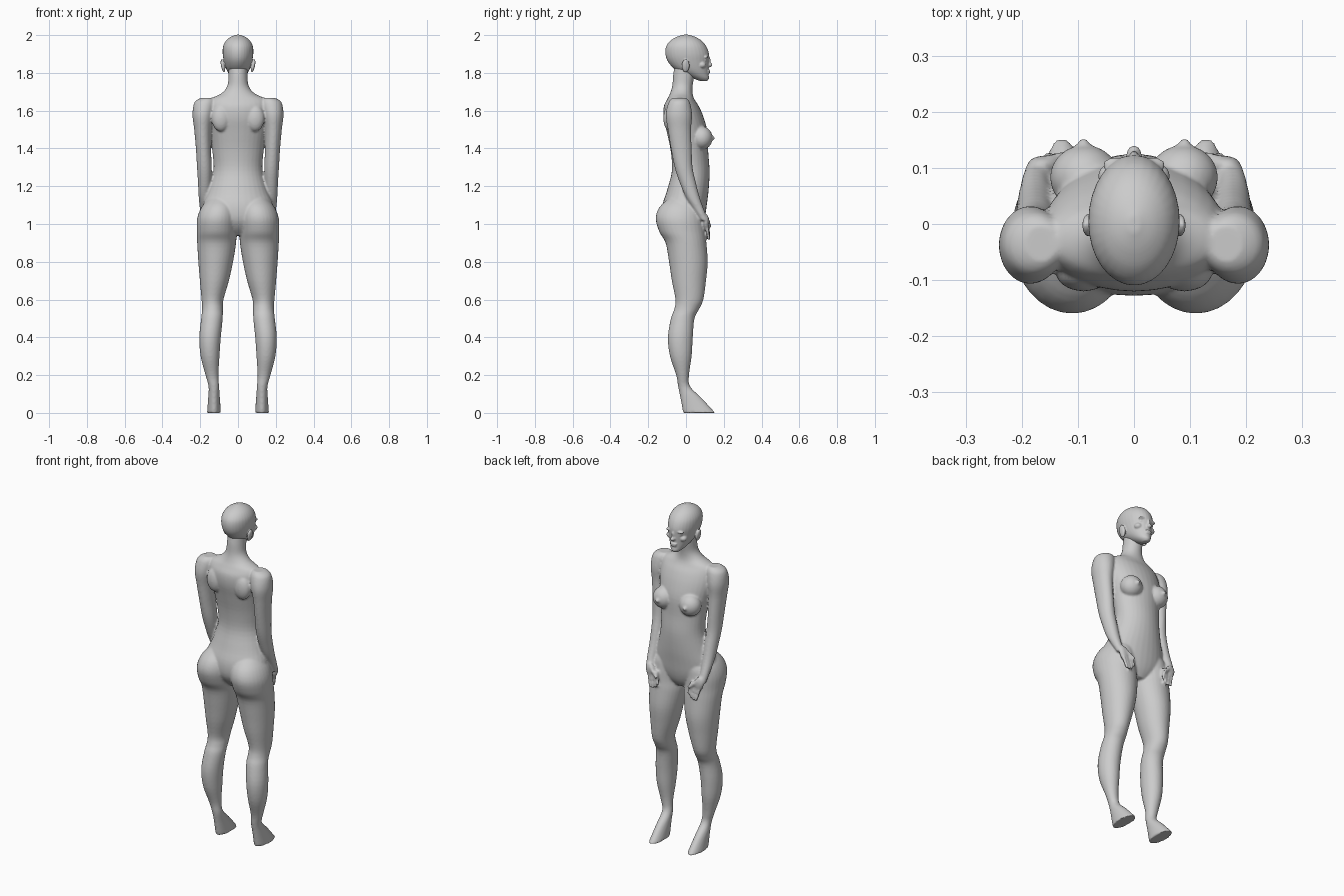
import bpy, bmesh, math
from mathutils import Vector, Matrix

skin = bpy.data.materials.new("plain grey")
skin.diffuse_color = (0.6, 0.6, 0.6, 1)
SIDES = 32


def catmull(a, b, c, d, t):
    return tuple(0.5 * (2 * q + (r - p) * t + (2 * p - 5 * q + 4 * r - s) * t * t
                        + (3 * q - p - 3 * r + s) * t ** 3) for p, q, r, s in zip(a, b, c, d))


def loft(bm, rows, side=1, steps=4):
    """Smooth skin through rings given as (z, centre x, half width, back y, front y)."""
    pts = [rows[0]] + rows + [rows[-1]]
    rings = [catmull(*pts[i:i + 4], k / steps) for i in range(len(rows) - 1) for k in range(steps)]
    rings.append(rows[-1])
    loops = []
    for z, cx, rx, yb, yf in rings:
        loop = []
        for k in range(SIDES):
            a = 2 * math.pi * k / SIDES
            loop.append(bm.verts.new((side * (cx + rx * math.cos(a)),
                                      (yb + yf) / 2 + (yf - yb) / 2 * math.sin(a), z)))
        loops.append(loop)
    for lo, hi in zip(loops, loops[1:]):
        for k in range(SIDES):
            j = (k + 1) % SIDES
            bm.faces.new((lo[k], lo[j], hi[j], hi[k]))
    bm.faces.new(loops[0])
    bm.faces.new(loops[-1])


def ball(bm, centre, radii, turn=0):
    m = Matrix.Translation(centre) @ Matrix.Rotation(turn, 4, 'Y') @ Matrix.Diagonal((*radii, 1))
    bmesh.ops.create_uvsphere(bm, u_segments=24, v_segments=16, radius=1, matrix=m)


def finger(bm, a, b, r):
    a, b = Vector(a), Vector(b)
    m = Matrix.Translation((a + b) / 2) @ (b - a).to_track_quat('Z', 'Y').to_matrix().to_4x4()
    bmesh.ops.create_cone(bm, cap_ends=True, segments=12, radius1=r, radius2=r * 0.75,
                          depth=(b - a).length, matrix=m)


def finish(name, bm, voxel, rounds):
    """Fuse the overlapping pieces into one smooth skin."""
    bmesh.ops.recalc_face_normals(bm, faces=bm.faces)
    mesh = bpy.data.meshes.new(name)
    bm.to_mesh(mesh)
    bm.free()
    mesh.materials.append(skin)
    ob = bpy.data.objects.new(name, mesh)
    bpy.context.collection.objects.link(ob)
    fuse = ob.modifiers.new("fuse", 'REMESH')
    fuse.mode = 'VOXEL'
    fuse.voxel_size = voxel
    fuse.use_smooth_shade = True
    soft = ob.modifiers.new("soften", 'SMOOTH')
    soft.factor = 0.5
    soft.iterations = rounds


body = bmesh.new()
# trunk and neck
loft(body, [(0.94, 0, .07, -.06, .06), (0.98, 0, .14, -.10, .085), (1.03, 0, .19, -.125, .10),
            (1.10, 0, .185, -.125, .11), (1.18, 0, .155, -.10, .12), (1.28, 0, .13, -.075, .125),
            (1.38, 0, .135, -.08, .118), (1.48, 0, .15, -.10, .115), (1.56, 0, .165, -.118, .095),
            (1.62, 0, .165, -.118, .07), (1.66, 0, .15, -.10, .045), (1.69, 0, .09, -.085, .035),
            (1.73, 0, .057, -.073, .035), (1.79, 0, .05, -.068, .045), (1.84, 0, .05, -.06, .05)])

for s in (1, -1):
    # leg with buttock and wedge foot
    loft(body, [(1.14, .095, .055, -.085, .04), (1.09, .103, .09, -.14, .085),
                (1.03, .11, .106, -.16, .097), (.96, .113, .105, -.142, .102),
                (.90, .113, .103, -.108, .108), (.80, .118, .092, -.09, .115),
                (.70, .125, .077, -.075, .106), (.60, .135, .058, -.056, .092),
                (.55, .135, .055, -.062, .07), (.50, .138, .057, -.08, .045),
                (.40, .148, .057, -.096, .036), (.30, .148, .05, -.085, .03),
                (.20, .138, .034, -.052, .016), (.14, .128, .028, -.042, .022),
                (.08, .127, .031, -.03, .082), (.0, .127, .037, -.015, .155)], s)
    # arm
    loft(body, [(1.668, .165, .03, -.07, .0), (1.645, .175, .055, -.092, .02),
                (1.58, .185, .056, -.107, .032), (1.50, .187, .045, -.096, .027),
                (1.40, .183, .04, -.08, .03), (1.30, .178, .039, -.06, .035),
                (1.22, .176, .036, -.034, .052), (1.14, .176, .032, .0, .073),
                (1.07, .176, .025, .045, .098), (1.02, .168, .026, .075, .118)], s)
    # hand resting on the thigh
    ball(body, (s * .158, .106, 1.01), (.03, .016, .045), s * .35)
    for dx, dz in ((.15, .915), (.132, .917), (.114, .925), (.10, .942)):
        finger(body, (s * (dx + .018), .110, dz + .075), (s * dx, .122, dz), .0095)
    finger(body, (s * .155, .112, 1.03), (s * .105, .128, .985), .010)
    # breast, shoulder blade
    ball(body, (s * .088, .083, 1.455), (.062, .058, .062))
    ball(body, (s * .09, .135, 1.455), (.013, .018, .013))
    ball(body, (s * .09, -.085, 1.56), (.05, .035, .07))
finish("body", body, .006, 5)

head = bmesh.new()
# skull and jaw
loft(head, [(1.757, 0, .014, .075, .112), (1.77, 0, .03, .04, .122), (1.79, 0, .046, -.005, .12),
            (1.82, 0, .062, -.06, .12), (1.86, 0, .074, -.096, .122), (1.90, 0, .081, -.109, .122),
            (1.94, 0, .079, -.105, .108), (1.97, 0, .064, -.083, .083), (1.99, 0, .04, -.05, .05),
            (2.002, 0, .01, -.015, .015)])
# nose and lips
ball(head, (0, .124, 1.842), (.013, .016, .012))
ball(head, (0, .118, 1.862), (.008, .013, .026))
ball(head, (0, .119, 1.811), (.022, .009, .006))
ball(head, (0, .118, 1.801), (.019, .009, .006))
for s in (1, -1):
    # brow, cheek, ear
    ball(head, (s * .032, .105, 1.885), (.024, .014, .008), s * .1)
    ball(head, (s * .042, .085, 1.842), (.022, .022, .018))
    ball(head, (s * .032, .101, 1.868), (.015, .01, .007))
    ball(head, (s * .08, -.002, 1.838), (.010, .021, .036), s * .2)
finish("head", head, .004, 2)
